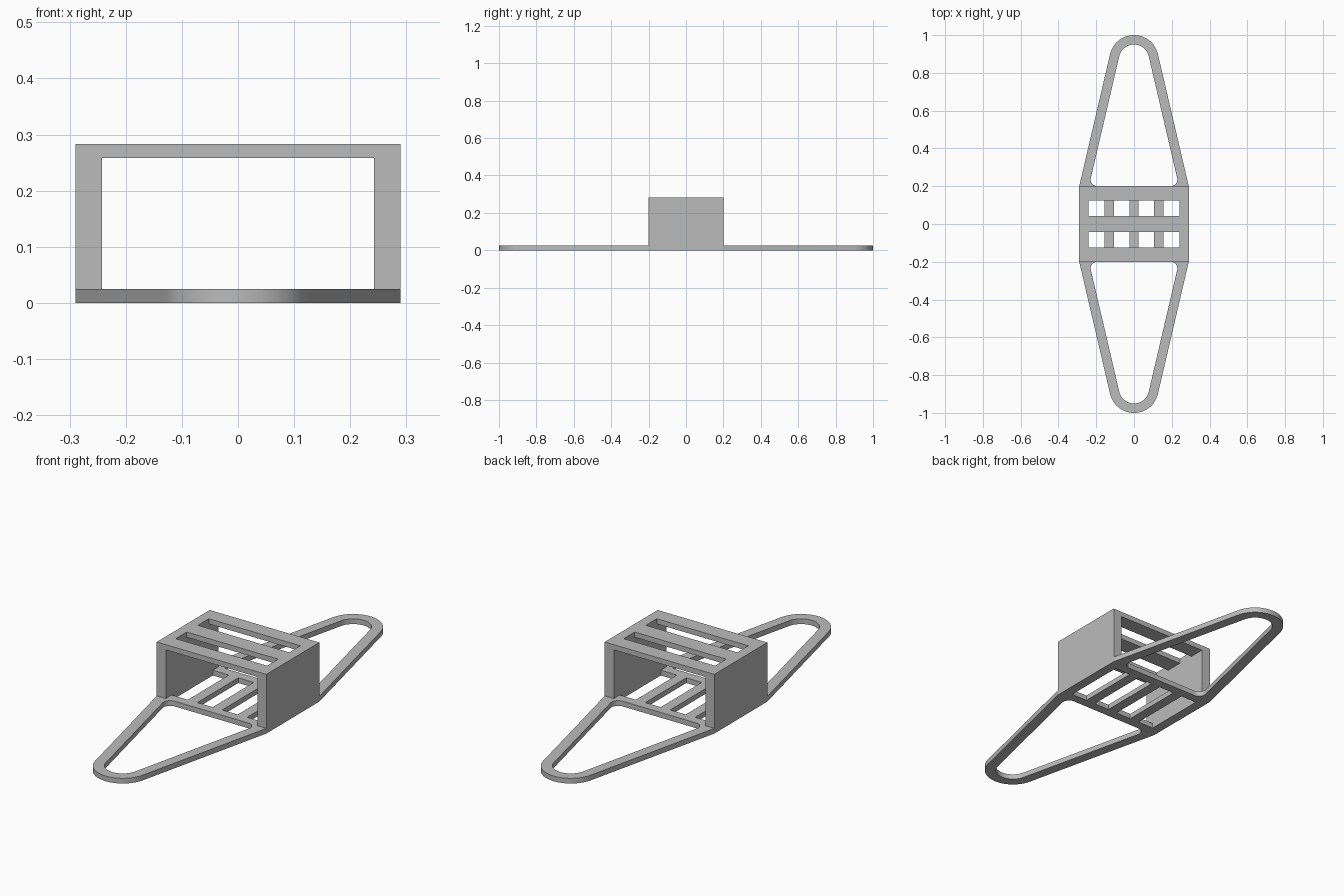
import bpy, bmesh
from math import atan2, acos, hypot, pi, cos, sin, radians

cube = bpy.data.objects.get("Cube")
if cube:
    bpy.data.objects.remove(cube, do_unlink=True)

HALF_W, HALF_D, HEIGHT = 0.29, 0.2, 0.283   # central sleeve
PLATE, WALL = 0.025, 0.048                  # thicknesses
TIP_Y, TIP_R, RIM = 0.87, 0.13, 0.05        # rounded loop ends
FILLET = 0.035

grey = bpy.data.materials.new("plain_grey")
grey.use_nodes = True
colour = (0.5, 0.5, 0.5, 1)
grey.diffuse_color = colour
grey.node_tree.nodes["Principled BSDF"].inputs["Base Color"].default_value = colour


def arc(cx, cy, r, start, end, steps=32):
    angles = [start + (end - start) * i / steps for i in range(steps + 1)]
    return [(cx + r * cos(a), cy + r * sin(a)) for a in angles]


def rect(x0, x1, y0, y1):
    return [(x0, y0), (x1, y0), (x1, y1), (x0, y1)]


def turned(points):
    return [(-x, -y) for x, y in points]


def sheet(name, loops, z0, z1):
    """Extrude an outline with holes from z0 up to z1."""
    bm = bmesh.new()
    for loop in loops:
        verts = [bm.verts.new((x, y, z0)) for x, y in loop]
        for a, b in zip(verts, verts[1:] + verts[:1]):
            bm.edges.new((a, b))
    bmesh.ops.triangle_fill(bm, use_beauty=True, use_dissolve=False, edges=bm.edges[:])
    top = bmesh.ops.extrude_face_region(bm, geom=bm.faces[:], use_keep_orig=True)["geom"]
    bmesh.ops.translate(bm, vec=(0, 0, z1 - z0),
                        verts=[v for v in top if isinstance(v, bmesh.types.BMVert)])
    bmesh.ops.recalc_face_normals(bm, faces=bm.faces[:])
    mesh = bpy.data.meshes.new(name)
    bm.to_mesh(mesh)
    bm.free()
    mesh.materials.append(grey)
    mesh.shade_smooth()
    mesh.set_sharp_from_angle(angle=radians(10))
    obj = bpy.data.objects.new(name, mesh)
    bpy.context.collection.objects.link(obj)
    return obj


# Base outline: tapered arms tangent to the round tips
drop = TIP_Y - HALF_D
tilt = atan2(-drop, HALF_W) + acos(TIP_R / hypot(HALF_W, drop))
half = [(HALF_W, HALF_D)] + arc(0, TIP_Y, TIP_R, tilt, pi - tilt) + [(-HALF_W, HALF_D)]
outline = half + turned(half)

# Loop opening with filleted corners beside the sleeve
fy = HALF_D + FILLET
fx = ((TIP_R - RIM - FILLET) + (TIP_Y - fy) * sin(tilt)) / cos(tilt)
opening = (arc(0, TIP_Y, TIP_R - RIM, tilt, pi - tilt)
           + arc(-fx, fy, FILLET, pi - tilt, 1.5 * pi, 12)
           + arc(fx, fy, FILLET, 1.5 * pi, 2 * pi + tilt, 12))

# Four floor slots separated by three bars
inner = HALF_W - WALL
floor_slots = [rect(x0, x1, -0.155, 0.155) for x0, x1 in
               ((-inner, -0.157), (-0.107, -0.025), (0.025, 0.107), (0.157, inner))]
sheet("base_with_loops", [outline, opening, turned(opening)] + floor_slots, 0, PLATE)

# Sleeve side walls
for side, name in ((1, "left_wall"), (-1, "right_wall")):
    x0, x1 = sorted((side * inner, side * HALF_W))
    sheet(name, [rect(x0, x1, -HALF_D, HALF_D)], PLATE, HEIGHT - PLATE)

# Sleeve roof with two long slots
slot = rect(-inner, inner, 0.042, 0.125)
sheet("slotted_roof", [rect(-HALF_W, HALF_W, -HALF_D, HALF_D), slot, turned(slot)],
      HEIGHT - PLATE, HEIGHT)
